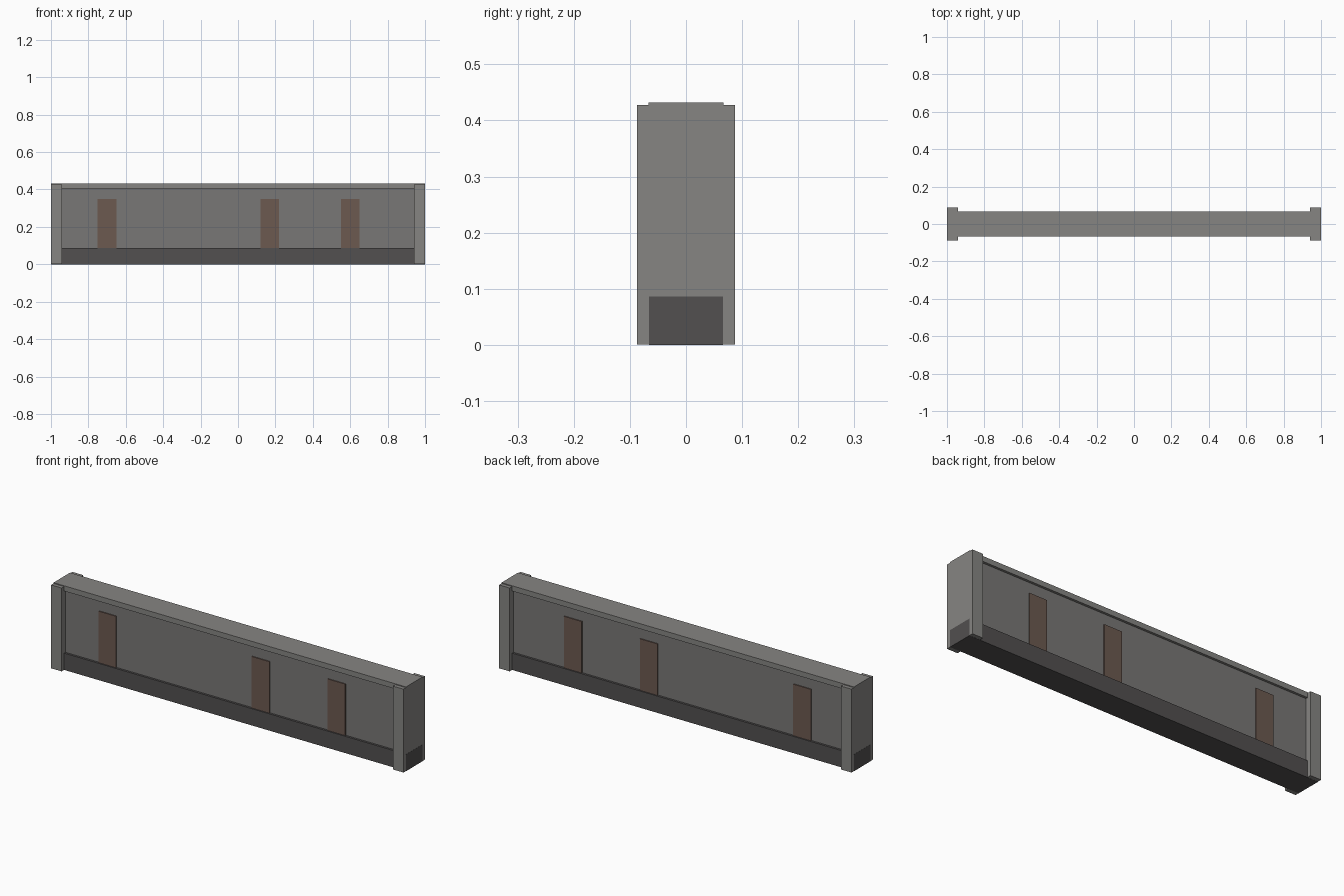
import bpy

if "Cube" in bpy.data.objects:
    bpy.data.objects.remove(bpy.data.objects["Cube"])


def material(name, r, g, b):
    m = bpy.data.materials.new(name)
    m.diffuse_color = (r, g, b, 1)
    m.use_nodes = True
    m.node_tree.nodes["Principled BSDF"].inputs["Base Color"].default_value = m.diffuse_color
    return m


def box(name, x0, x1, half_depth, z0, z1, mat):
    """Box symmetric in y, given by its x and z ranges."""
    bpy.ops.mesh.primitive_cube_add(size=1, location=((x0 + x1) / 2, 0, (z0 + z1) / 2))
    ob = bpy.context.object
    ob.name = name
    ob.scale = (x1 - x0, 2 * half_depth, z1 - z0)
    bpy.ops.object.transform_apply(location=False, rotation=False, scale=True)
    ob.data.materials.append(mat)
    return ob


concrete = material("concrete", 0.24, 0.235, 0.225)
plaster = material("plaster", 0.19, 0.185, 0.18)
dark = material("dark_stone", 0.085, 0.08, 0.08)
rust = material("rust", 0.15, 0.1, 0.08)

# Wall body between plinth and coping
box("wall_panel", -0.97, 0.97, 0.055, 0.04, 0.42, plaster)

# Dark plinth, showing through the end faces
box("plinth", -1.0005, 1.0005, 0.066, 0, 0.086, dark)

# Coping along the top
box("coping", -1.0, 1.0, 0.067, 0.405, 0.432, concrete)

# End posts
for side, x in (("left", -0.97), ("right", 0.97)):
    box(side + "_post", x - 0.03, x + 0.03, 0.087, 0.0005, 0.428, concrete)

# Rust stained patches, raised slightly on both faces
for i, x in enumerate((-0.7, 0.17, 0.6)):
    box(f"rust_patch_{i + 1}", x - 0.05, x + 0.05, 0.06, 0.08, 0.35, rust)
